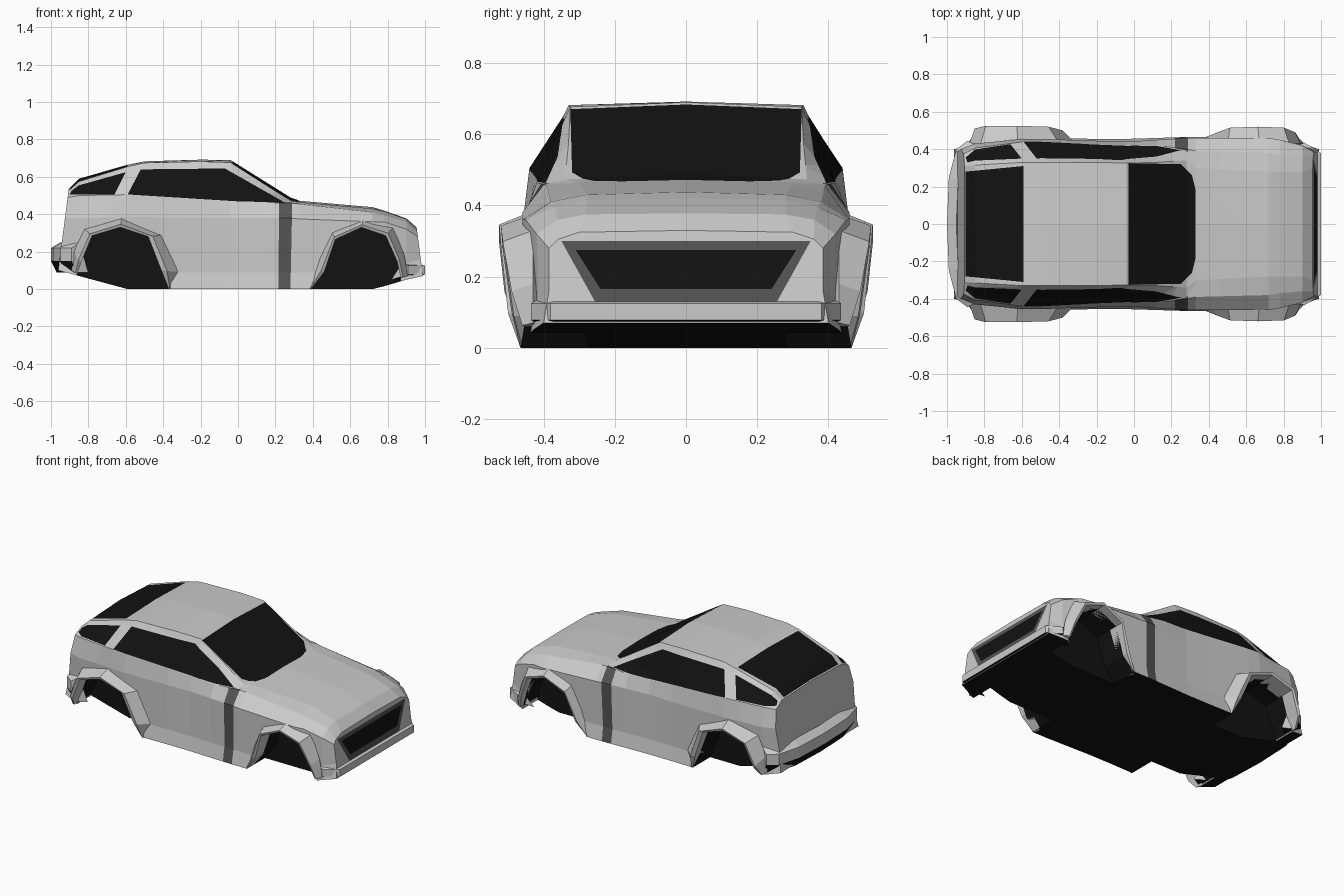
import bpy, bmesh
from mathutils import Vector

if "Cube" in bpy.data.objects:
    bpy.data.objects.remove(bpy.data.objects["Cube"])


def material(name, v):
    m = bpy.data.materials.new(name)
    m.diffuse_color = (v, v, v, 1)
    m.use_nodes = True
    m.node_tree.nodes["Principled BSDF"].inputs["Base Color"].default_value = m.diffuse_color
    return m


BLACK, DARK = material("black", 0.006), material("dark_grey", 0.09)


def loft(name, rings):
    """Closed skin through rings of equal length, capped at both ends."""
    bm = bmesh.new()
    vs = [[bm.verts.new(p) for p in r] for r in rings]
    n = len(vs[0])
    for a, b in zip(vs, vs[1:]):
        for i in range(n):
            j = (i + 1) % n
            bm.faces.new((a[i], a[j], b[j], b[i]))
    bm.faces.new(vs[0])
    bm.faces.new(vs[-1])
    bmesh.ops.recalc_face_normals(bm, faces=bm.faces)
    me = bpy.data.meshes.new(name)
    bm.to_mesh(me)
    bm.free()
    for m in (None, BLACK, DARK):
        me.materials.append(m)
    ob = bpy.data.objects.new(name, me)
    bpy.context.collection.objects.link(ob)
    return ob


def paint(bm, poly, i, j, cond, mat):
    """Cut a convex outline (axes i, j) into the skin and colour the inside."""
    cu = sum(p[0] for p in poly) / len(poly)
    cv = sum(p[1] for p in poly) / len(poly)
    planes = []
    for (u0, v0), (u1, v1) in zip(poly, poly[1:] + poly[:1]):
        co, no = Vector(), Vector()
        co[i], co[j] = u0, v0
        no[i], no[j] = v1 - v0, u0 - u1
        if no[i] * (cu - u0) + no[j] * (cv - v0) > 0:
            no = -no
        planes.append((co, no.normalized()))
    for co, no in planes:
        faces = [f for f in bm.faces if cond(f.calc_center_median(), f.normal)]
        edges = list({e for f in faces for e in f.edges})
        verts = list({v for f in faces for v in f.verts})
        bmesh.ops.bisect_plane(bm, geom=faces + edges + verts, dist=1e-5,
                               plane_co=co, plane_no=no)
        bm.normal_update()
    for f in bm.faces:
        c = f.calc_center_median()
        if cond(c, f.normal) and all((c - co).dot(no) < 0 for co, no in planes):
            f.material_index = mat


def blacken_underside(bm):
    for f in bm.faces:
        if f.normal.z < -0.2:
            f.material_index = 1


# Body sections: x, floor z, sill y, shoulder y z, belt y z, roof edge y z, crown z
SECTIONS = [
    (-.905, .10, .40, .40, .38, .375, .49, .31, .525, .535),
    (-.85, .07, .43, .43, .38, .405, .50, .315, .575, .59),
    (-.59, 0, .46, .455, .385, .44, .505, .33, .655, .665),
    (-.50, 0, .46, .455, .385, .44, .50, .33, .675, .683),
    (-.20, 0, .455, .445, .38, .425, .48, .33, .682, .692),
    (-.04, 0, .455, .44, .38, .42, .467, .325, .677, .69),
    (.12, 0, .46, .45, .38, .42, .463, .33, .575, .59),
    (.28, 0, .465, .46, .38, .40, .46, .34, .473, .49),
    (.33, 0, .465, .46, .375, .39, .455, .30, .465, .472),
    (.72, 0, .465, .46, .36, .38, .41, .28, .43, .438),
    (.78, .015, .46, .45, .36, .37, .395, .28, .415, .42),
    (.90, .05, .43, .42, .32, .36, .36, .28, .375, .378),
    (.955, .07, .40, .385, .28, .36, .305, .30, .325, .33),
]


def body_ring(x, zf, ys, yh, zh, yb, zb, yr, zr, zc):
    half = [(ys, zf), (ys - .015, zf + .09), (yh, zh), (yb, zb), (yr, zr)]
    pts = [(0, zf)] + half + [(0, zc)] + [(-y, z) for y, z in reversed(half)]
    lean = .13 if abs(x) > .9 and x != .90 else 0     # sloping nose and tail
    s = 1 if x > 0 else -1
    return [(x + s * lean * (zc - z), y, z) for y, z in pts]


body = loft("car_body", [body_ring(*s) for s in SECTIONS])

# Wheel arches: outer x z, opening x z, lip y
ARCHES = {
    "front": [(.37, 0, .39, 0, .465), (.41, .12, .46, .09, .49),
              (.50, .31, .52, .265, .515), (.67, .375, .66, .33, .52),
              (.83, .33, .79, .285, .515), (.89, .18, .85, .15, .49),
              (.91, .07, .87, .06, .46)],
    "rear": [(-.35, 0, -.37, 0, .465), (-.31, .09, -.41, .10, .50),
             (-.40, .29, -.48, .28, .52), (-.62, .385, -.63, .33, .525),
             (-.82, .32, -.78, .285, .525), (-.88, .20, -.84, .14, .51),
             (-.89, .10, -.86, .08, .46)],
}
for end, arch in ARCHES.items():
    for side, s in (("left", 1), ("right", -1)):
        # Flared fender around the opening
        rings = []
        for xo, zo, xi, zi, y in arch:
            xl, zl = xi + .3 * (xo - xi), zi + .3 * (zo - zi)
            rings.append([(xo, s * .43, zo), (xl, s * y, zl),
                          (xi, s * (y - .006), zi), (xi, s * .40, zi)])
        loft(f"{end}_{side}_fender_flare", rings)
        # Wheel well cut out of the body
        outline = [(a[2], a[3]) for a in arch]
        outline = [(outline[0][0], -.1)] + outline + [(outline[-1][0], -.1)]
        cutter = loft("well_cutter", [[(x, s * y, z) for x, z in outline]
                                      for y in (.28, .7)])
        cutter.hide_render = True
        mod = body.modifiers.new("well", "BOOLEAN")
        mod.operation, mod.solver, mod.object = "DIFFERENCE", "EXACT", cutter
        bpy.context.view_layer.objects.active = body
        bpy.ops.object.modifier_apply(modifier=mod.name)
        bpy.data.objects.remove(cutter)

# Colour the body: underside, wells, windows, door stripe and grille
bm = bmesh.new()
bm.from_mesh(body.data)
bm.normal_update()
for f in bm.faces:
    f.material_index = 0
blacken_underside(bm)
for f in bm.faces:
    c = f.calc_center_median()
    if .27 < abs(c.y) < .29 and abs(f.normal.y) > .9 and c.z < .34:
        f.material_index = 1


def on_side(c, n):
    return abs(c.y) > .26 and c.z > .44


def on_top(c, n):
    return n.z > .3 and c.z > .44


def on_nose(c, n):
    return n.x > .7 and c.x > .9


paint(bm, [(-.59, .506), (0, .469), (.25, .463), (-.07, .645), (-.52, .64)],
      0, 2, on_side, 1)
paint(bm, [(-.90, .505), (-.66, .507), (-.60, .625), (-.85, .555), (-.89, .525)],
      0, 2, on_side, 1)
paint(bm, [(-.03, .325), (.25, .32), (.31, .26), (.33, .18),
           (.33, -.18), (.31, -.26), (.25, -.32), (-.03, -.325)], 0, 1, on_top, 1)
paint(bm, [(-.90, .28), (-.59, .31), (-.59, -.31), (-.90, -.28)], 0, 1, on_top, 1)
paint(bm, [(.215, -.01), (.28, -.01), (.29, .462), (.22, .462)], 0, 2,
      lambda c, n: abs(c.y) > .32 and n.z > -.2, 2)
paint(bm, [(-.35, .30), (.35, .30), (.25, .12), (-.25, .12)], 1, 2, on_nose, 2)
paint(bm, [(-.31, .275), (.31, .275), (.24, .165), (-.24, .165)], 1, 2, on_nose, 1)
bm.to_mesh(body.data)
bm.free()


def bumper(name, plan, profile):
    """Sweep a profile (inset, z) along a plan mirrored over the centreline."""
    path = [(x, -y) for x, y in reversed(plan[1:])] + plan
    ob = loft(name, [[(x * (1 - d), y * (1 - d), z) for d, z in profile]
                     for x, y in path])
    b = bmesh.new()
    b.from_mesh(ob.data)
    blacken_underside(b)
    b.to_mesh(ob.data)
    b.free()


bumper("front_bumper", [(1.0, 0), (1.0, .38), (.91, .435)],
       [(.04, .135), (0, .125), (0, .078), (.10, .05)])
bumper("rear_bumper", [(-1.0, 0), (-.99, .25), (-.95, .40), (-.89, .445)],
       [(.05, .25), (0, .22), (0, .15), (.03, .09), (.10, .09)])
